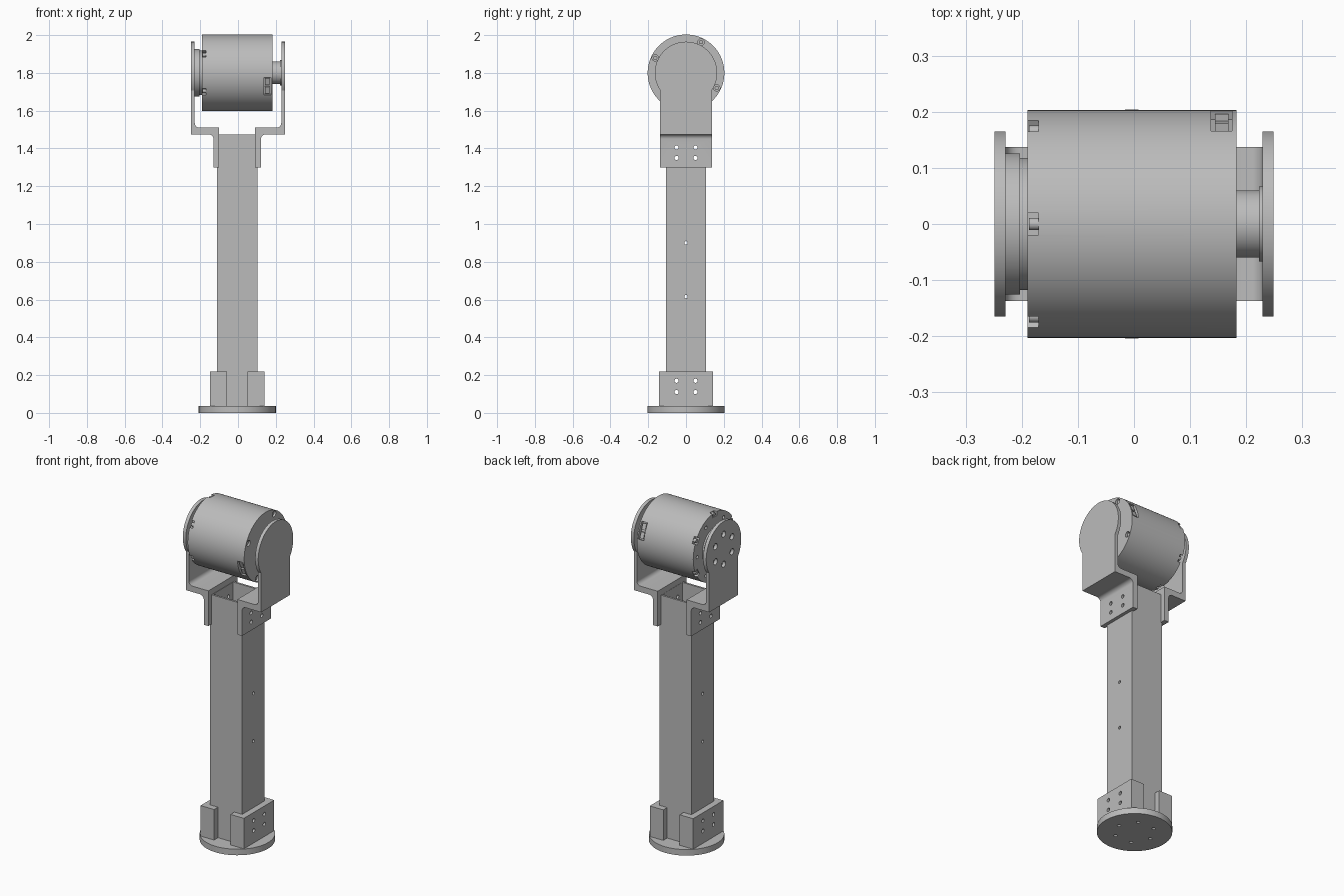
import bpy, bmesh
from math import radians, cos, sin, pi, asin
from mathutils import Matrix, Vector

cube = bpy.data.objects.get("Cube")
if cube:
    bpy.data.objects.remove(cube, do_unlink=True)

grey = bpy.data.materials.new("machined grey")
grey.use_nodes = True
GREY = (0.5, 0.5, 0.5, 1)
grey.diffuse_color = GREY
grey.node_tree.nodes["Principled BSDF"].inputs["Base Color"].default_value = GREY

CX = -0.004       # column axis
HEAD_Z = 1.8      # drum axis height
DRUM_R = 0.203


def cyl(bm, start, end, r, segs=32):
    """Capped cylinder between two points."""
    a, b = Vector(start), Vector(end)
    turn = (b - a).to_track_quat('Z', 'Y').to_matrix().to_4x4()
    bmesh.ops.create_cone(bm, cap_ends=True, segments=segs, radius1=r, radius2=r,
                          depth=(b - a).length,
                          matrix=Matrix.Translation((a + b) / 2) @ turn)


def box(bm, lo, hi, matrix=Matrix()):
    lo, hi = Vector(lo), Vector(hi)
    bmesh.ops.create_cube(bm, size=1, matrix=matrix @ Matrix.Translation((lo + hi) / 2)
                          @ Matrix.Diagonal((*(hi - lo), 1)))


def prism(bm, points, direction):
    """Extrude a closed outline of 3D points."""
    face = bm.faces.new([bm.verts.new(p) for p in points])
    new = bmesh.ops.extrude_face_region(bm, geom=[face])["geom"]
    bmesh.ops.translate(bm, vec=direction,
                        verts=[v for v in new if isinstance(v, bmesh.types.BMVert)])


def finish(name, bm):
    bmesh.ops.recalc_face_normals(bm, faces=bm.faces)
    mesh = bpy.data.meshes.new(name)
    bm.to_mesh(mesh)
    bm.free()
    mesh.materials.append(grey)
    ob = bpy.data.objects.new(name, mesh)
    bpy.context.collection.objects.link(ob)
    return ob


def carve(ob, bm, operation='DIFFERENCE'):
    """Apply a boolean with a temporary cutter."""
    cutter = finish("cutter", bm)
    cutter.hide_render = True
    mod = ob.modifiers.new("carve", 'BOOLEAN')
    mod.object, mod.operation, mod.solver = cutter, operation, 'EXACT'
    bpy.context.view_layer.objects.active = ob
    bpy.ops.object.modifier_apply(modifier=mod.name)
    bpy.data.objects.remove(cutter, do_unlink=True)


def smooth(ob):
    bpy.ops.object.select_all(action='DESELECT')
    ob.select_set(True)
    bpy.context.view_layer.objects.active = ob
    bpy.ops.object.shade_smooth_by_angle(angle=radians(30))


def bolt_holes(z_values, y=0.05):
    """Cross-drilled holes through both x sides."""
    bm = bmesh.new()
    for z in z_values:
        for side in ((-1, 1) if y else (0,)):
            cyl(bm, (-0.4, side * y, z), (0.4, side * y, z), 0.011 if y else 0.009, 20)
    return bm


def arc(cx, cz, r, a0, a1, n=6):
    return [(cx + r * cos(radians(a0 + (a1 - a0) * i / n)),
             cz + r * sin(radians(a0 + (a1 - a0) * i / n))) for i in range(n + 1)]


def around(angle, x, r):
    """Point on a circle about the drum axis."""
    a = radians(angle)
    return Vector((x, r * cos(a), HEAD_Z + r * sin(a)))


def radial(angle):
    """Frame at the drum axis whose local y points outwards."""
    return Matrix.Translation((0, 0, HEAD_Z)) @ Matrix.Rotation(radians(angle), 4, 'X')


# Round foot with bolt circle
bm = bmesh.new()
cyl(bm, (CX, 0, 0), (CX, 0, 0.036), 0.204, 96)
foot = finish("foot_disc", bm)
bm = bmesh.new()
for i in range(6):
    a = i * pi / 3
    p = Vector((CX + 0.11 * cos(a), 0.11 * sin(a), -0.1))
    cyl(bm, p, p + Vector((0, 0, 0.3)), 0.01, 20)
carve(foot, bm)
smooth(foot)

# Hollow square column
bm = bmesh.new()
box(bm, (CX - 0.106, -0.106, 0.036), (CX + 0.106, 0.106, 1.475))
column = finish("column_tube", bm)
bm = bmesh.new()
box(bm, (CX - 0.094, -0.094, 0.02), (CX + 0.094, 0.094, 1.6))
carve(column, bm)
carve(column, bolt_holes((0.615, 0.9), 0))
carve(column, bolt_holes((0.11, 0.17, 1.35, 1.405)))
smooth(column)

# U-shaped clamps gripping the column at the foot
for side, label in ((1, "left"), (-1, "right")):
    outline = [(0.054, -0.143), (0.143, -0.143), (0.143, 0.143), (0.054, 0.143),
               (0.054, 0.106), (0.106, 0.106), (0.106, -0.106), (0.054, -0.106)]
    bm = bmesh.new()
    prism(bm, [(CX + side * x, y, 0.036) for x, y in outline], (0, 0, 0.182))
    clamp = finish(label + "_foot_clamp", bm)
    carve(clamp, bolt_holes((0.11, 0.17)))
    smooth(clamp)

# Stepped yoke arms: bent profile trimmed by a round-topped outline
for side, label in ((1, "left"), (-1, "right")):
    inner, outer = (0.091, 0.122) if side > 0 else (0.1, 0.13)
    profile = [(inner, 1.3), (outer, 1.3)]
    profile += arc(outer + 0.025, 1.45, 0.025, 180, 90)
    profile += [(0.249, 1.475), (0.249, 2.1), (0.229, 2.1)]
    profile += arc(0.204, 1.535, 0.025, 0, -90)
    profile += [(inner, 1.51)]
    bm = bmesh.new()
    prism(bm, [(side * x, -0.3, z) for x, z in profile], (0, 0.6, 0))
    arm = finish(label + "_yoke_arm", bm)

    meet = -asin((1 - (0.137 / 0.165) ** 2) ** 0.5) * 180 / pi
    outline = [(-0.137, 1.2), (0.137, 1.2)] + arc(0, HEAD_Z, 0.165, meet, 180 - meet, 64)
    bm = bmesh.new()
    prism(bm, [(-0.4, y, z) for y, z in outline], (0.8, 0, 0))
    carve(arm, bm, 'INTERSECT')
    carve(arm, bolt_holes((1.35, 1.405)))
    if side < 0:
        bm = bmesh.new()
        for i in range(6):
            cyl(bm, around(90 + 60 * i, -0.3, 0.09), around(90 + 60 * i, -0.2, 0.09), 0.018, 24)
        carve(arm, bm)
    smooth(arm)

# Motor drum with edge notches, face holes and two connector pockets
bm = bmesh.new()
cyl(bm, (-0.19, 0, HEAD_Z), (0.183, 0, HEAD_Z), DRUM_R, 128)
drum = finish("motor_drum", bm)
bm = bmesh.new()
for i in range(6):
    box(bm, (-0.25, 0.178, -0.02), (-0.17, 0.25, 0.02), radial(30 + 60 * i))
    cyl(bm, around(60 * i, -0.25, 0.165), around(60 * i, -0.175, 0.165), 0.01, 16)
for i in range(4):
    cyl(bm, around(64 + 90 * i, 0.165, 0.181), around(64 + 90 * i, 0.25, 0.181), 0.017, 24)
for angle in (21, 201):
    box(bm, (0.137, 0.18, -0.05), (0.175, 0.25, 0.05), radial(angle))
carve(drum, bm)
smooth(drum)

# Screws seated in the drum
bm = bmesh.new()
for i in range(6):
    cyl(bm, around(30 + 60 * i, -0.187, 0.19), around(30 + 60 * i, -0.165, 0.19), 0.011, 20)
for i in range(4):
    cyl(bm, around(64 + 90 * i, 0.16, 0.181), around(64 + 90 * i, 0.175, 0.181), 0.011, 20)
smooth(finish("drum_screws", bm))

# Connector sockets inside the pockets
bm = bmesh.new()
for angle in (21, 201):
    for z in (-0.024, 0.024):
        box(bm, (0.144, 0.17, z - 0.018), (0.168, 0.194, z + 0.018), radial(angle))
finish("connector_sockets", bm)

# Output hub on the right, idler bearing on the left
bm = bmesh.new()
cyl(bm, (-0.23, 0, HEAD_Z), (-0.203, 0, HEAD_Z), 0.126, 96)
cyl(bm, (-0.203, 0, HEAD_Z), (-0.188, 0, HEAD_Z), 0.118, 96)
smooth(finish("output_hub", bm))
bm = bmesh.new()
cyl(bm, (0.18, 0, HEAD_Z), (0.223, 0, HEAD_Z), 0.06, 64)
cyl(bm, (0.223, 0, HEAD_Z), (0.23, 0, HEAD_Z), 0.067, 64)
smooth(finish("idler_bearing", bm))
